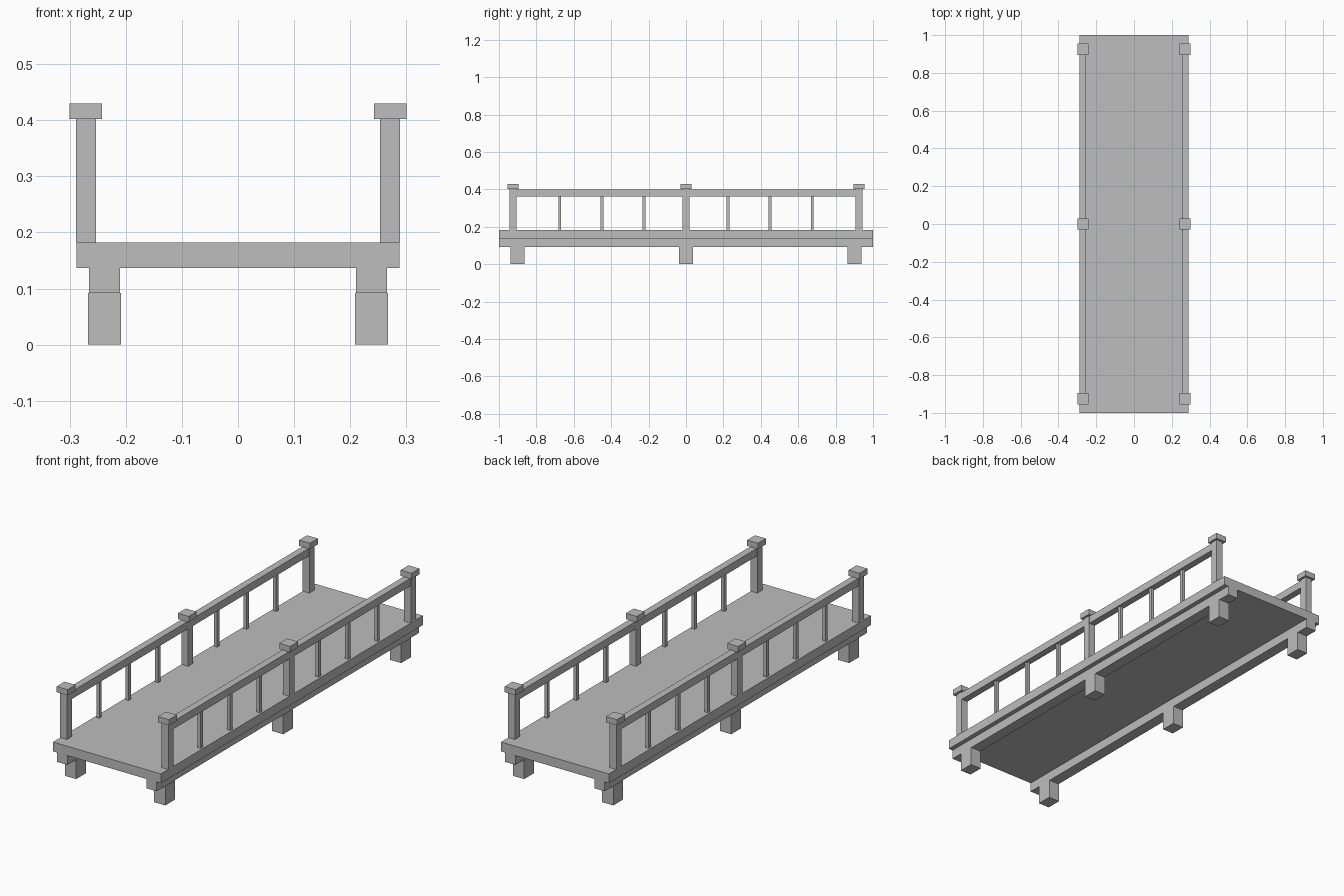
import bpy

if "Cube" in bpy.data.objects:
    bpy.data.objects.remove(bpy.data.objects["Cube"], do_unlink=True)

grey = bpy.data.materials.new("plain_grey")
grey.use_nodes = True
colour = (0.51, 0.51, 0.51, 1)
grey.diffuse_color = colour
grey.node_tree.nodes["Principled BSDF"].inputs["Base Color"].default_value = colour


def box(name, x, y, z):
    """Box spanning the (low, high) pairs on each axis."""
    spans = (x, y, z)
    bpy.ops.mesh.primitive_cube_add(size=1, location=[(a + b) / 2 for a, b in spans])
    ob = bpy.context.object
    ob.name = name
    ob.scale = [b - a for a, b in spans]
    bpy.ops.object.transform_apply(location=False, rotation=False, scale=True)
    ob.data.materials.append(grey)
    return ob


def around(centre, width):
    return (centre - width / 2, centre + width / 2)


# Heights of the stacked levels
LEG_TOP, BEAM_TOP, DECK_TOP = 0.092, 0.137, 0.182
RAIL_LOW, RAIL_TOP, POST_TOP, CAP_TOP = 0.362, 0.399, 0.402, 0.43
BEAM_X, RAIL_X = 0.238, 0.271

# Walkway
box("deck", (-0.288, 0.288), (-1, 1), (BEAM_TOP, DECK_TOP))

for side, s in (("left", 1), ("right", -1)):
    # Support beam and handrail along each side
    box(f"{side}_beam", around(s * BEAM_X, 0.055), (-1, 1), (LEG_TOP, BEAM_TOP))
    box(f"{side}_handrail", around(s * RAIL_X, 0.034), (-0.92, 0.92), (RAIL_LOW, RAIL_TOP))

    # Legs, posts and caps at the front, middle and back
    for place, k in (("front", -1), ("middle", 0), ("back", 1)):
        tag = f"{place}_{side}"
        box(f"{tag}_leg", around(s * BEAM_X, 0.059), around(k * 0.9, 0.074), (0, LEG_TOP))
        box(f"{tag}_post", around(s * RAIL_X, 0.036), around(k * 0.925, 0.038), (DECK_TOP, POST_TOP))
        box(f"{tag}_cap", around(s * RAIL_X, 0.058), around(k * 0.925, 0.06), (POST_TOP, CAP_TOP))

    # Thin balusters, three in each bay
    for k in (-3, -2, -1, 1, 2, 3):
        box(f"{side}_baluster", around(s * RAIL_X, 0.016), around(k * 0.225, 0.016), (DECK_TOP, RAIL_LOW))
